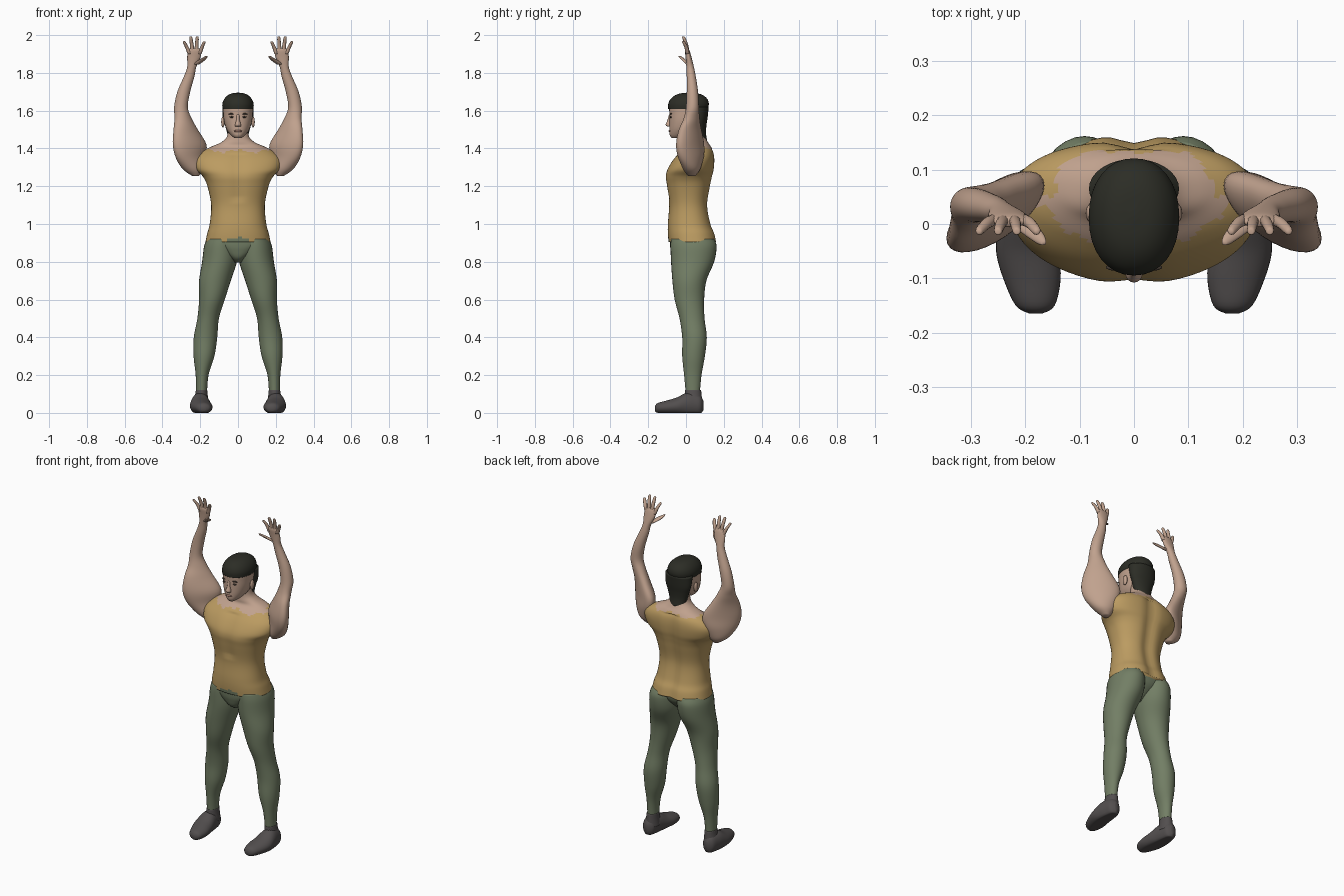
import bpy, bmesh, math
from mathutils import Matrix, Vector

cube = bpy.data.objects.get("Cube")
if cube:
    bpy.data.objects.remove(cube, do_unlink=True)


def material(name, r, g, b):
    mat = bpy.data.materials.new(name)
    mat.use_nodes = True
    mat.diffuse_color = (r, g, b, 1)
    mat.node_tree.nodes["Principled BSDF"].inputs["Base Color"].default_value = (r, g, b, 1)
    return mat


skin = material("skin", .53, .36, .27)
shirt_tan = material("tan cloth", .50, .33, .12)
trouser_green = material("grey green cloth", .17, .21, .13)
shoe_grey = material("dark grey leather", .085, .077, .077)
hair_black = material("black hair", .025, .026, .019)
eye_dark = material("dark eyes", .06, .045, .035)
lip_brown = material("lips", .36, .2, .15)


def finish(name, bm, mats, mirror=False, paint=None):
    """Turn a bmesh into a smooth shaded object, optionally mirrored across x."""
    bmesh.ops.recalc_face_normals(bm, faces=bm.faces)
    for face in bm.faces:
        face.smooth = True
        if paint:
            face.material_index = paint(face.calc_center_median())
    mesh = bpy.data.meshes.new(name)
    bm.to_mesh(mesh)
    bm.free()
    for mat in mats:
        mesh.materials.append(mat)
    obj = bpy.data.objects.new(name, mesh)
    bpy.context.collection.objects.link(obj)
    if mirror:
        obj.modifiers.new("Mirror", "MIRROR").use_mirror_merge = False
    return obj


def smooth_rows(rows, steps):
    """Catmull-Rom interpolation between profile rows."""
    out = []
    for i in range(len(rows) - 1):
        quad = (rows[max(i - 1, 0)], rows[i], rows[i + 1], rows[min(i + 2, len(rows) - 1)])
        for k in range(steps):
            t = k / steps
            out.append([b + (c - a) * t / 2 + (a - 2.5 * b + 2 * c - d / 2) * t * t
                        + (1.5 * (b - c) + (d - a) / 2) * t ** 3 for a, b, c, d in zip(*quad)])
    return out + [list(rows[-1])]


def loft(name, rows, mats, mirror=False, axis="z", steps=5, sides=32, power=2.0,
         paint=None, shape=None):
    """Skin rounded sections: (position, centre x, centre b, radius x, radius b, shear)."""
    bm = bmesh.new()
    rings = []
    for row in smooth_rows(rows, steps):
        pos, cx, cb, rx, rb = row[:5]
        shear = row[5] if len(row) > 5 else 0
        ring = []
        for k in range(sides):
            angle = math.tau * k / sides
            u, v = (math.copysign(abs(f) ** (2 / power), f)
                    for f in (math.cos(angle), math.sin(angle)))
            x, b = cx + max(rx, .002) * u, cb + max(rb, .002) * v - shear * rx * u
            p = Vector((x, b, pos) if axis == "z" else (x, pos, b))
            ring.append(bm.verts.new(shape(p) if shape else p))
        rings.append(ring)
    for low, high in zip(rings, rings[1:]):
        for k in range(sides):
            n = (k + 1) % sides
            bm.faces.new((low[k], low[n], high[n], high[k]))
    bm.faces.new(rings[0])
    bm.faces.new(rings[-1])
    return finish(name, bm, mats, mirror, paint)


def blob(name, location, scale, mat, mirror=False):
    bm = bmesh.new()
    place = Matrix.Translation(location) @ Matrix.Diagonal((*scale, 1))
    bmesh.ops.create_uvsphere(bm, u_segments=16, v_segments=10, radius=1, matrix=place)
    return finish(name, bm, [mat], mirror)


def depth_rows(rows):
    """Convert (z, half width, front y, back y) to centred sections."""
    return [(z, 0, (f + b) / 2, rx, (b - f) / 2) for z, rx, f, b in rows]


# Torso: shirt with a ragged neckline and a notched hem, bare shoulders and neck
def torso_paint(c):
    ragged = .007 * math.sin(43 * abs(c.x) + 1) + .004 * math.sin(110 * c.x)
    collar = (1.385 if c.y < .05 else 1.402) + ragged
    if c.z > collar:
        return 0
    if c.y < 0 and abs(c.x) < .05 and c.z < .925 + ragged / 2:
        return 2
    return 1


def torso_shape(p):
    spine = math.exp(-(p.x / .035) ** 2)
    if .88 < p.z < 1.4:
        if p.y > .05:
            p.y -= .016 * spine
        elif p.y < -.04 and p.z > 1.12:
            p.y += .008 * spine
    return p


loft("torso", depth_rows([
    (.905, .172, -.092, .165), (.95, .163, -.096, .155), (1.0, .15, -.096, .135),
    (1.1, .142, -.09, .118), (1.2, .162, -.104, .132), (1.25, .185, -.11, .142),
    (1.29, .222, -.1, .15), (1.34, .228, -.07, .153), (1.38, .195, -.034, .148),
    (1.41, .14, 0, .132), (1.435, .085, .005, .115), (1.47, .056, .008, .1),
    (1.54, .054, .005, .09)]), [skin, shirt_tan, trouser_green],
    steps=6, sides=64, power=2.3, paint=torso_paint, shape=torso_shape)

# Trousers: pelvis and two tapering legs
loft("pelvis", depth_rows([
    (.795, .02, -.03, .05), (.82, .045, -.065, .08), (.86, .11, -.08, .12),
    (.89, .155, -.085, .135), (.925, .165, -.086, .14)]), [trouser_green], power=2.3)
loft("legs", [
    (.92, .086, .035, .08, .115), (.88, .091, .04, .089, .122), (.8, .098, .035, .092, .114),
    (.7, .122, .018, .084, .09), (.6, .138, .018, .068, .078), (.5, .158, .032, .057, .066),
    (.4, .172, .045, .062, .065), (.3, .18, .04, .055, .06), (.2, .19, .036, .034, .046),
    (.09, .193, .036, .028, .036)], [trouser_green], mirror=True)


# Shoes: rounded toe to heel loft flattened at the sole, with an ankle collar
def flat_sole(p):
    p.z = max(p.z, 0)
    return p


loft("shoes", [
    (-.165, .181, .022, .012, .012), (-.15, .182, .026, .036, .026), (-.1, .188, .03, .053, .036),
    (-.05, .197, .036, .057, .045), (0, .2, .045, .05, .06), (.04, .2, .045, .043, .06),
    (.075, .2, .042, .034, .05), (.092, .2, .04, .012, .025)],
    [shoe_grey], mirror=True, axis="y", shape=flat_sole)
loft("ankle_collars", [
    (.05, .197, .037, .042, .05), (.09, .194, .038, .034, .045), (.122, .193, .038, .03, .042)],
    [shoe_grey], mirror=True)

# Arms: raised, with a broad upper arm flaring forward and outward
loft("arms", [
    (1.255, .225, .03, .018, .02, 0), (1.29, .237, .03, .055, .044, .2),
    (1.35, .252, .026, .077, .055, .5), (1.42, .256, .022, .089, .056, .55),
    (1.5, .277, .022, .064, .048, .55), (1.56, .291, .03, .045, .04, .3),
    (1.62, .302, .034, .036, .034, 0), (1.7, .287, .034, .034, .03, 0),
    (1.78, .259, .028, .028, .024, 0), (1.83, .245, .022, .024, .02, 0),
    (1.88, .234, .014, .035, .016, 0), (1.915, .23, .007, .036, .013, 0),
    (1.93, .23, .004, .026, .008, 0)], [skin], mirror=True)

# Fingers fan out from the palm and curl slightly forward
fingers = {"index": (.204, .18, 1.967), "middle": (.221, .216, 1.993),
           "ring": (.239, .25, 1.993), "little": (.256, .284, 1.968)}
for finger, (base, tip, top) in fingers.items():
    mid = (base + tip) / 2
    loft(finger + "_fingers", [
        (1.9, base, .008, .011, .011), ((1.9 + top) / 2, mid, .002, .01, .01),
        (top - .006, tip, -.012, .008, .008), (top, tip, -.014, .003, .003)],
        [skin], mirror=True, steps=3, sides=12)
loft("thumbs", [
    (1.845, .222, .012, .016, .012), (1.865, .195, -.008, .018, .012),
    (1.882, .174, -.027, .011, .01), (1.89, .166, -.035, .004, .004)],
    [skin], mirror=True, steps=3, sides=12)

# Head and face
loft("head", depth_rows([
    (1.455, .018, -.075, -.03), (1.47, .038, -.086, .03), (1.5, .06, -.088, .07),
    (1.54, .073, -.088, .09), (1.58, .078, -.088, .1), (1.62, .079, -.088, .105),
    (1.65, .07, -.075, .095), (1.675, .045, -.045, .07)]), [skin], power=2.2)
loft("nose", [
    (1.515, 0, -.085, .014, .012), (1.525, 0, -.09, .016, .018),
    (1.55, 0, -.086, .009, .012), (1.58, 0, -.082, .008, .008)],
    [skin], steps=4, sides=16)
blob("ears", (.08, .02, 1.54), (.009, .017, .029), skin, True)
blob("eyes", (.031, -.0805, 1.566), (.014, .005, .005), eye_dark, True)
blob("brows", (.033, -.08, 1.583), (.019, .006, .004), eye_dark, True)
blob("mouth", (0, -.086, 1.492), (.022, .006, .006), lip_brown)

# Hair: close cap with a lower part covering the nape
loft("hair_cap", depth_rows([
    (1.608, .082, -.094, .115), (1.635, .083, -.094, .121), (1.66, .074, -.083, .114),
    (1.68, .056, -.06, .093), (1.691, .034, -.03, .064), (1.695, .006, .01, .025)]),
    [hair_black], power=2.15)
loft("nape_hair", depth_rows([
    (1.44, .046, .05, .112), (1.48, .057, .035, .106), (1.52, .068, .035, .108),
    (1.56, .08, .028, .114), (1.62, .083, .01, .12)]), [hair_black])
